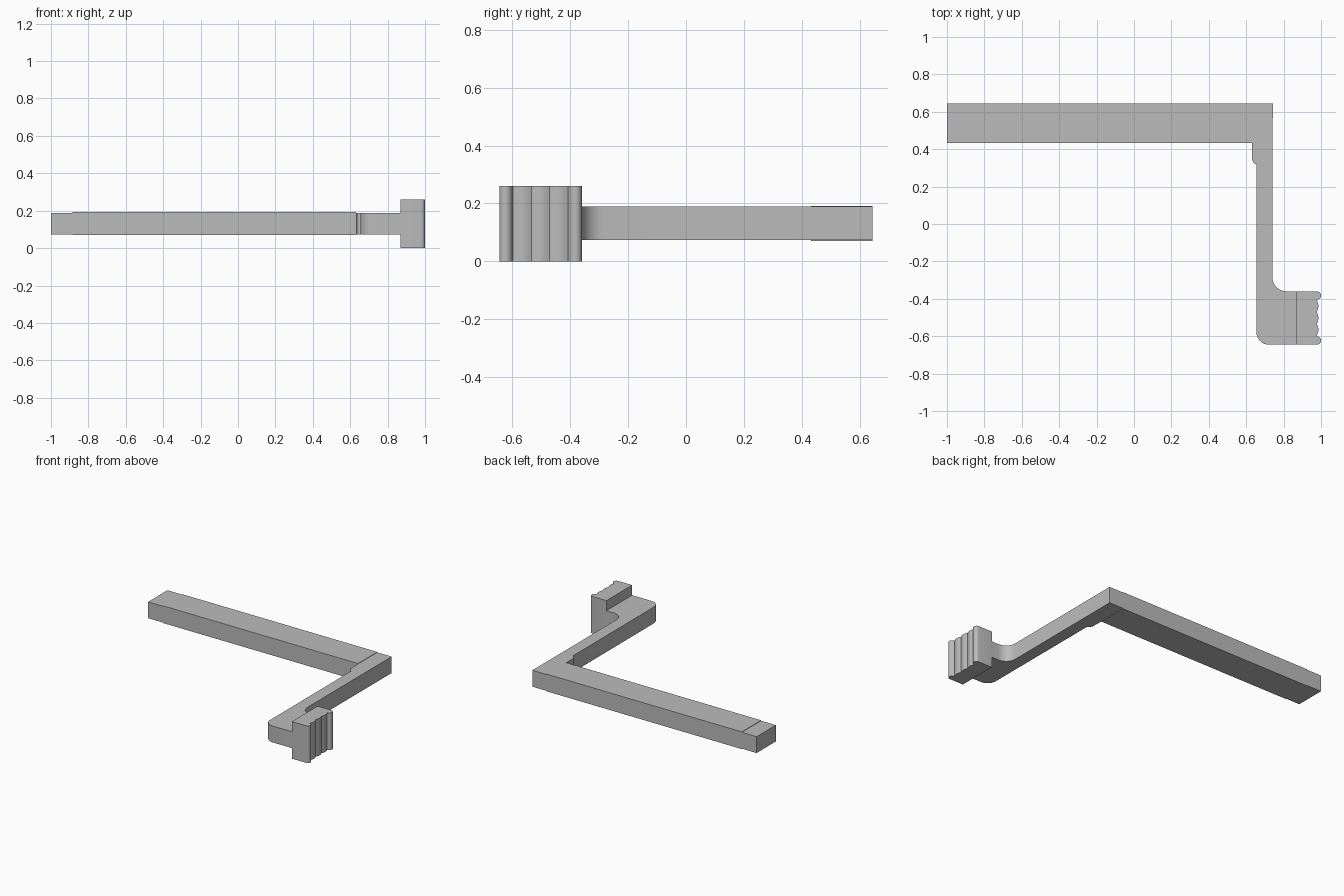
import bpy, bmesh, math

cube = bpy.data.objects.get("Cube")
if cube:
    bpy.data.objects.remove(cube, do_unlink=True)

grey = bpy.data.materials.new("plain grey")
grey.use_nodes = True
COLOUR = (0.5, 0.5, 0.5, 1)
grey.diffuse_color = COLOUR
grey.node_tree.nodes["Principled BSDF"].inputs["Base Color"].default_value = COLOUR


def arc(cx, cy, r, start, end, steps=8):
    """Points along an arc, angles in degrees."""
    angles = [math.radians(start + (end - start) * i / steps) for i in range(steps + 1)]
    return [(cx + r * math.cos(a), cy + r * math.sin(a)) for a in angles]


def prism(name, outline, z0, z1):
    """Extrude a plan outline from z0 up to z1."""
    bm = bmesh.new()
    base = bm.faces.new([bm.verts.new((x, y, z0)) for x, y in outline])
    top = bmesh.ops.extrude_face_region(bm, geom=[base])["geom"]
    bmesh.ops.translate(bm, vec=(0, 0, z1 - z0),
                        verts=[v for v in top if isinstance(v, bmesh.types.BMVert)])
    bmesh.ops.recalc_face_normals(bm, faces=bm.faces)
    mesh = bpy.data.meshes.new(name)
    bm.to_mesh(mesh)
    bm.free()
    mesh.materials.append(grey)
    obj = bpy.data.objects.new(name, mesh)
    bpy.context.collection.objects.link(obj)
    bpy.ops.object.select_all(action="DESELECT")
    obj.select_set(True)
    bpy.context.view_layer.objects.active = obj
    bpy.ops.object.shade_smooth_by_angle(angle=math.radians(35))
    return obj


def rect(x0, x1, y0, y1):
    return [(x0, y0), (x1, y0), (x1, y1), (x0, y1)]


BACK, BAR_FRONT = 0.645, 0.432
HEAD_BACK, HEAD_FRONT = -0.36, -0.645
LOW, HIGH = 0.074, 0.189

# Long bar, with a slightly thinner tip
prism("long_bar", rect(-0.885, 0.63, BAR_FRONT, BACK), LOW - 0.003, HIGH + 0.003)
prism("bar_tip", rect(-1, -0.885, BAR_FRONT, BACK), LOW, HIGH)

# Cranked arm: corner, stepped root, shank and foot
arm = [(0.63, BACK), (0.63, 0.34)]
arm += arc(0.655, 0.34, 0.02, 180, 270, 4)
arm += arc(0.72, HEAD_FRONT + 0.065, 0.065, 180, 270)
arm += [(0.87, HEAD_FRONT), (0.87, HEAD_BACK)]
arm += arc(0.815, HEAD_BACK + 0.075, 0.075, 270, 180)
arm += [(0.742, BACK)]
prism("cranked_arm", arm, LOW, HIGH)

# Grip pad: rounded lips at both ends with shallow ribs between
pad = [(0.87, HEAD_BACK), (0.87, HEAD_FRONT)]
pad += arc(0.978, HEAD_FRONT + 0.022, 0.022, -90, 60)
rib_start, rib_end, ribs = -0.598, -0.407, 3
for i in range(ribs * 8 + 1):
    t = i / 8
    y = rib_start + (rib_end - rib_start) * t / ribs
    pad.append((0.977 + 0.009 * abs(math.sin(math.pi * t)), y))
pad += arc(0.978, HEAD_BACK - 0.022, 0.022, -60, 90)
prism("grip_pad", pad, 0, 0.26)
